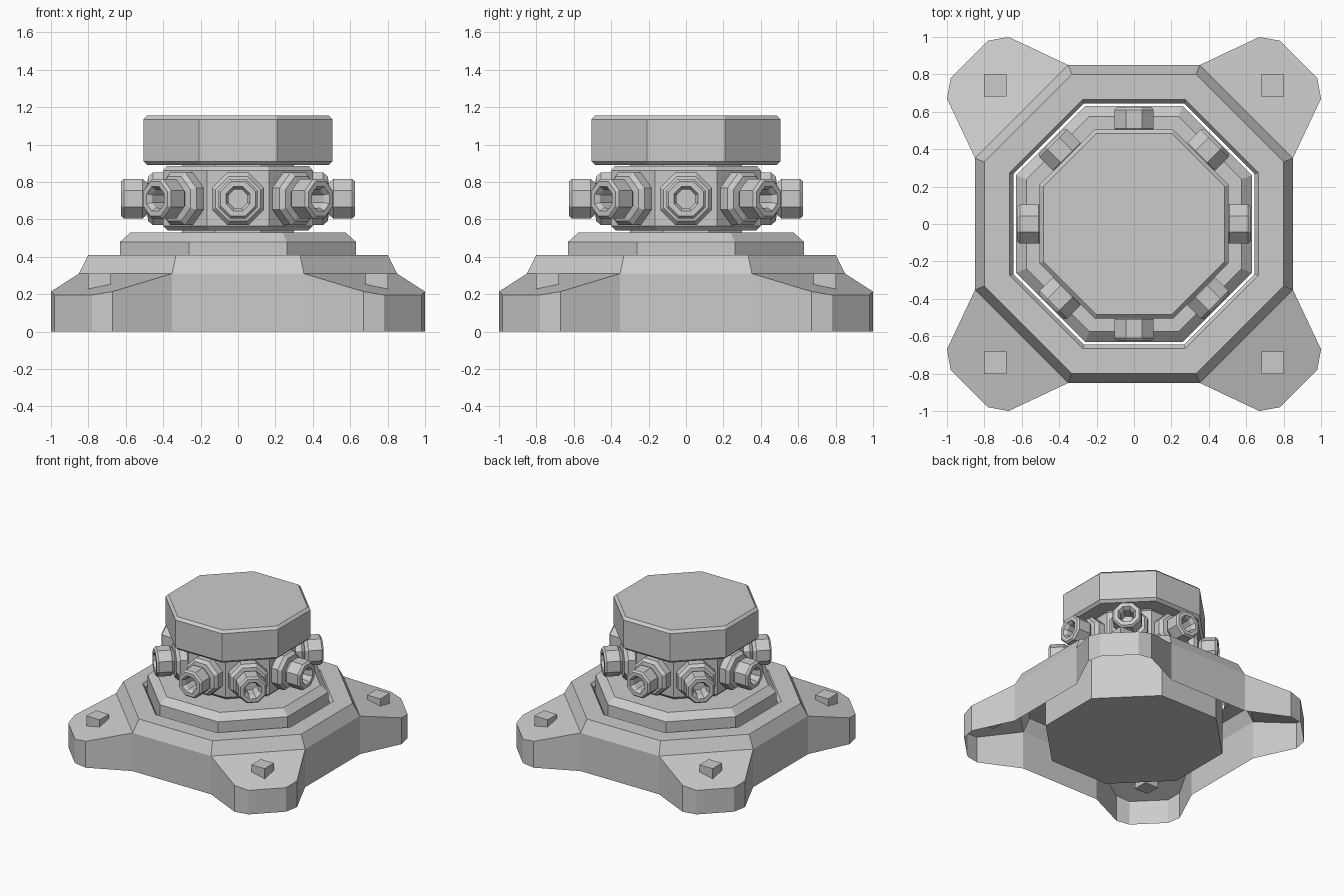
import bpy, bmesh, math
from mathutils import Matrix

if "Cube" in bpy.data.objects:
    bpy.data.objects.remove(bpy.data.objects["Cube"])

T = math.tan(math.pi / 8)


def finish(name, bm, matrix=None):
    bmesh.ops.remove_doubles(bm, verts=bm.verts, dist=0.0005)
    bmesh.ops.recalc_face_normals(bm, faces=bm.faces)
    if matrix:
        bm.transform(matrix)
    mesh = bpy.data.meshes.new(name)
    bm.to_mesh(mesh)
    bm.free()
    obj = bpy.data.objects.new(name, mesh)
    bpy.context.collection.objects.link(obj)
    return obj


def octagon(bm, apothem, z):
    r = apothem / math.cos(math.pi / 8)
    return [bm.verts.new((r * math.cos(math.pi / 8 + i * math.pi / 4),
                          r * math.sin(math.pi / 8 + i * math.pi / 4), z)) for i in range(8)]


def bridge(bm, a, b):
    n = len(a)
    for i in range(n):
        j = (i + 1) % n
        bm.faces.new((a[i], a[j], b[j], b[i]))


def turned(name, profile, matrix=None):
    """Eight-sided solid from (apothem, height) pairs, capped at both ends."""
    bm = bmesh.new()
    rings = [octagon(bm, a, z) for a, z in profile]
    for a, b in zip(rings, rings[1:]):
        bridge(bm, a, b)
    bm.faces.new(rings[0])
    bm.faces.new(rings[-1])
    return finish(name, bm, matrix)


# Hollow base shell: octagonal ring with four sloping feet
bm = bmesh.new()
rim = octagon(bm, 0.85, 0.31)
top = octagon(bm, 0.80, 0.41)
hole = octagon(bm, 0.665, 0.41)
lip = octagon(bm, 0.645, 0.38)
for a, b in ((rim, top), (top, hole), (hole, lip)):
    bridge(bm, a, b)

foot = [(1.0, 0.67), (0.98, 0.78), (0.78, 0.98), (0.67, 1.0)]
upper = []
for k in range(4):
    # octagon corners on either side of each diagonal
    a, b = rim[2 * k], rim[2 * k + 1]
    rot = Matrix.Rotation(k * math.pi / 2, 3, 'Z')
    pts = []
    for x, y in foot:
        d = (x + y) / math.sqrt(2)
        z = 0.31 - 0.29 * (d - 0.85)
        p = bm.verts.new((x, y, z))
        p.co = rot @ p.co
        pts.append(p)
    bm.faces.new([a] + pts + [b])
    upper += [a] + pts + [b]
lower = [bm.verts.new((v.co.x, v.co.y, 0)) for v in upper]
bridge(bm, lower, upper)
finish("base_shell", bm)

# Square studs on the feet
for i, (sx, sy) in enumerate(((1, 1), (-1, 1), (-1, -1), (1, -1))):
    bm = bmesh.new()
    bmesh.ops.create_cube(bm, size=0.12)
    finish(f"foot_stud_{i + 1}", bm, Matrix.Translation((0.742 * sx, 0.742 * sy, 0.25)))

# Central stack: drum, neck, hub and cap
turned("inner_drum", [(0.63, 0), (0.63, 0.48), (0.575, 0.53)])
turned("neck", [(0.30, 0.50), (0.30, 0.92)])
turned("nozzle_hub", [(0.375, 0.54), (0.40, 0.565), (0.40, 0.86), (0.38, 0.885)])
turned("cap", [(0.485, 0.89), (0.505, 0.91), (0.505, 1.135), (0.485, 1.155)])

# Ring of eight hollow nozzles
nozzle = [(0.14, 0.37), (0.14, 0.455), (0.12, 0.48), (0.085, 0.485), (0.105, 0.51),
          (0.105, 0.61), (0.093, 0.625), (0.065, 0.625), (0.05, 0.60), (0.05, 0.50)]
for i in range(8):
    m = (Matrix.Translation((0, 0, 0.71)) @ Matrix.Rotation(i * math.pi / 4, 4, 'Z')
         @ Matrix.Rotation(math.pi / 2, 4, 'Y'))
    turned(f"nozzle_{i + 1}", nozzle, m)
